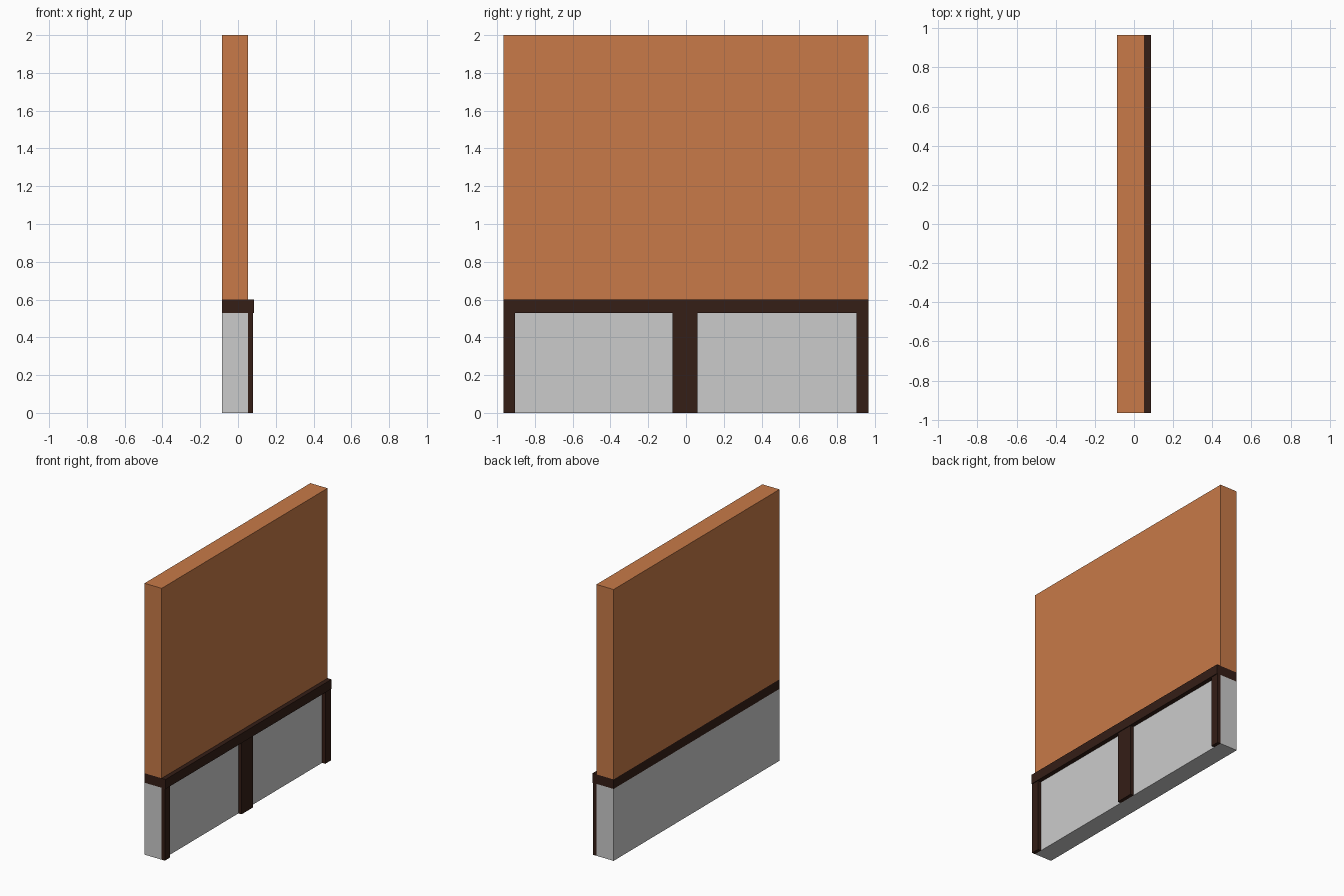
import bpy

if "Cube" in bpy.data.objects:
    bpy.data.objects.remove(bpy.data.objects["Cube"])


def material(name, color):
    mat = bpy.data.materials.new(name)
    mat.diffuse_color = color
    mat.use_nodes = True
    mat.node_tree.nodes["Principled BSDF"].inputs["Base Color"].default_value = mat.diffuse_color
    return mat


def box(name, x, y, z, mat=None):
    """Box from (min, max) ranges on each axis."""
    bpy.ops.mesh.primitive_cube_add(size=1)
    ob = bpy.context.object
    ob.name = name
    for v in ob.data.vertices:
        v.co = [r[0] if c < 0 else r[1] for c, r in zip(v.co, (x, y, z))]
    if mat:
        ob.data.materials.append(mat)
    return ob


orange = material("orange_plaster", (0.58, 0.195, 0.065, 1))
wood = material("dark_wood", (0.035, 0.013, 0.008, 1))

BACK, FACE, FRONT = -0.086, 0.054, 0.086
HALF = 0.966
RAIL_LOW, RAIL_TOP = 0.53, 0.60
length = (-HALF, HALF)

# Wall: grey base, wooden rail, plastered upper part
box("base_wall", (BACK, FACE), length, (0, RAIL_LOW))
box("rail", (BACK, FRONT), length, (RAIL_LOW, RAIL_TOP), wood)
box("upper_wall", (BACK, FACE), length, (RAIL_TOP, 2.0), orange)

# Posts standing in front of the base
posts = {"left_post": (-HALF, -0.904),
         "middle_post": (-0.072, 0.06),
         "right_post": (0.902, HALF)}
for name, span in posts.items():
    box(name, (FACE, 0.08), span, (0, RAIL_LOW), wood)
